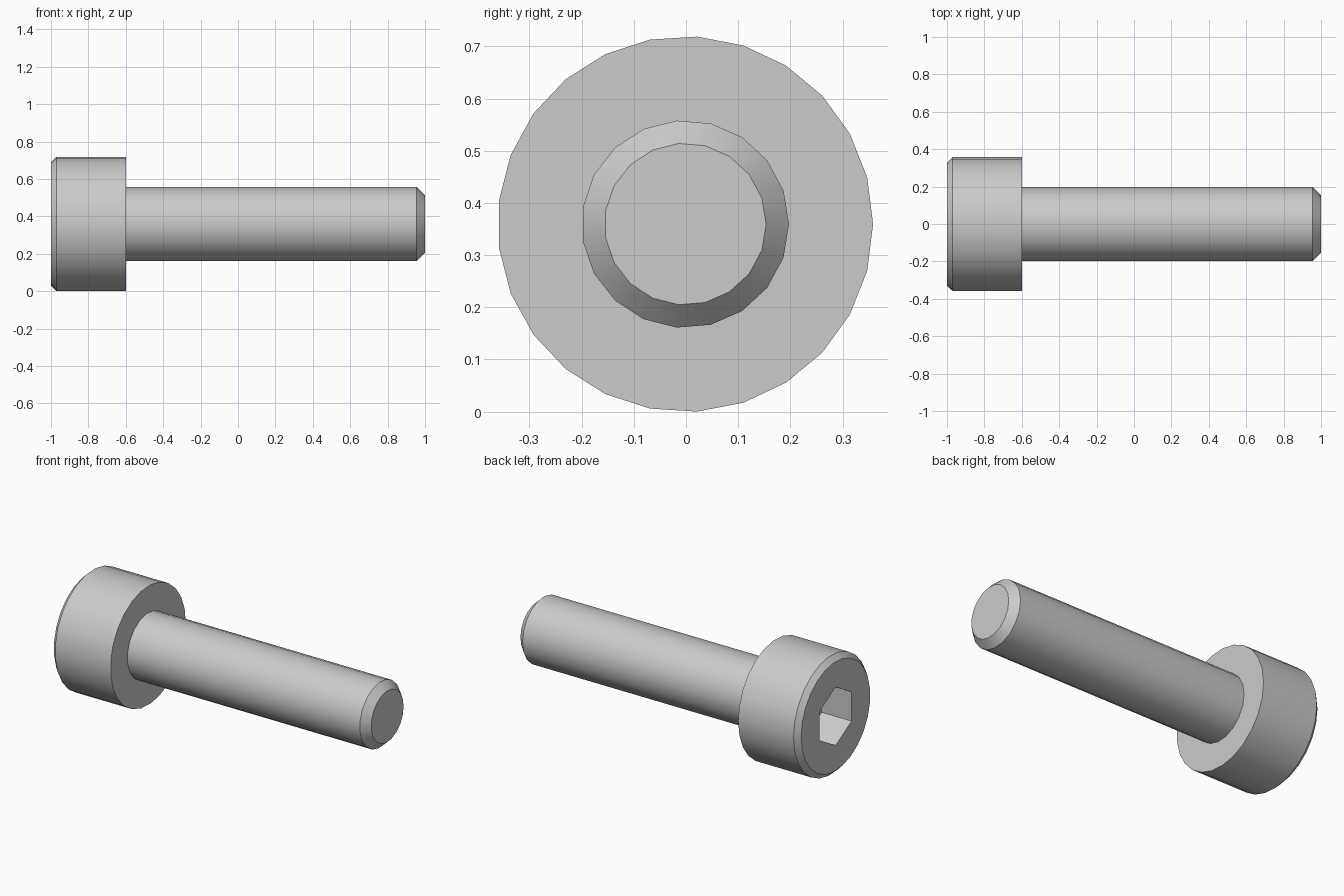
import bpy, bmesh
from math import cos, sin, pi

if "Cube" in bpy.data.objects:
    bpy.data.objects.remove(bpy.data.objects["Cube"])

CY, CZ = -0.0014, 0.3593   # axis of the screw, running along x
HEAD_SIDES, SHANK_SIDES = 25, 19

bm = bmesh.new()


def ring(x, r, n, start=0.0):
    """Closed loop of n vertices around the axis."""
    vs = []
    for i in range(n):
        a = start + 2 * pi * i / n
        vs.append(bm.verts.new((x, CY + r * cos(a), CZ + r * sin(a))))
    edges = [bm.edges.new((vs[i], vs[(i + 1) % n])) for i in range(n)]
    return vs, edges


def skin(rings):
    """Quads between successive rings with equal side counts."""
    for (a, _), (b, _) in zip(rings, rings[1:]):
        n = len(a)
        for i in range(n):
            j = (i + 1) % n
            bm.faces.new((a[i], a[j], b[j], b[i]))


def annulus(outer, inner):
    """Flat face between two loops in one plane."""
    bmesh.ops.triangle_fill(bm, use_beauty=True, edges=outer[1] + inner[1])


# cylindrical head with a chamfered outer rim
head = [ring(x, r, HEAD_SIDES) for x, r in
        ((-1.0, 0.33), (-0.97, 0.36), (-0.6, 0.36))]
skin(head)

# shank with a chamfered tip
shank = [ring(x, r, SHANK_SIDES) for x, r in
         ((-0.6, 0.199), (0.955, 0.199), (1.0, 0.155))]
skin(shank)
bm.faces.new(shank[-1][0])

# hexagonal socket, corners up and down
socket = [ring(x, 0.176, 6, pi / 2) for x in (-1.0, -0.8)]
skin(socket)
bm.faces.new(socket[-1][0])

# front face of the head and shoulder under it
annulus(head[0], socket[0])
annulus(head[-1], shank[0])
bmesh.ops.dissolve_limit(bm, angle_limit=0.001, verts=bm.verts[:], edges=[
    e for e in bm.edges if len(e.link_faces) == 2])
bmesh.ops.recalc_face_normals(bm, faces=bm.faces[:])

mesh = bpy.data.meshes.new("socket_head_screw")
bm.to_mesh(mesh)
bm.free()
screw = bpy.data.objects.new("socket_head_screw", mesh)
bpy.context.collection.objects.link(screw)

bpy.context.view_layer.objects.active = screw
screw.select_set(True)
bpy.ops.object.shade_smooth_by_angle(angle=pi / 6)
